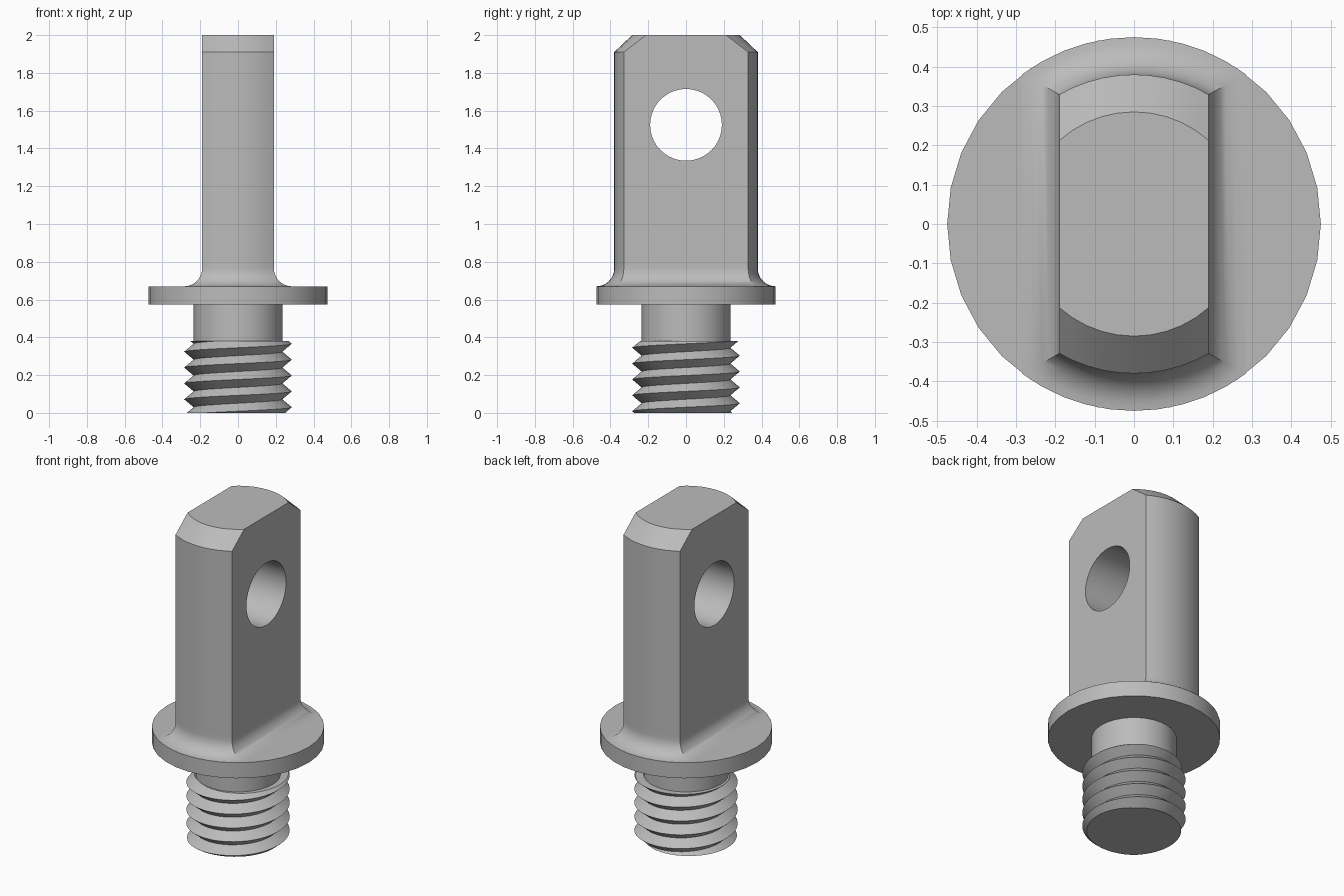
import bpy, bmesh
from math import pi, sin, cos, asin, radians

cube = bpy.data.objects.get("Cube")
if cube:
    bpy.data.objects.remove(cube)

steel = bpy.data.materials.new("grey_steel")
steel.use_nodes = True
GREY = (0.5, 0.5, 0.5, 1)
steel.diffuse_color = GREY
steel.node_tree.nodes["Principled BSDF"].inputs["Base Color"].default_value = GREY


def finish(name, bm):
    """Turn a bmesh into a named object in the steel colour."""
    bmesh.ops.recalc_face_normals(bm, faces=bm.faces)
    mesh = bpy.data.meshes.new(name)
    bm.to_mesh(mesh)
    bm.free()
    mesh.materials.append(steel)
    obj = bpy.data.objects.new(name, mesh)
    bpy.context.collection.objects.link(obj)
    return obj


def smooth(obj):
    bpy.ops.object.select_all(action='DESELECT')
    obj.select_set(True)
    bpy.context.view_layer.objects.active = obj
    bpy.ops.object.shade_smooth_by_angle(angle=radians(30))


def loft(name, rings):
    """Skin a stack of equal-length closed rings and cap both ends."""
    bm = bmesh.new()
    rows = [[bm.verts.new(p) for p in ring] for ring in rings]
    n = len(rows[0])
    for a, b in zip(rows, rows[1:]):
        for i in range(n):
            j = (i + 1) % n
            bm.faces.new((a[i], a[j], b[j], b[i]))
    bm.faces.new(rows[0])
    bm.faces.new(rows[-1])
    return finish(name, bm)


def circle(r, z, n=32):
    return [(r * cos(2 * pi * i / n), r * sin(2 * pi * i / n), z) for i in range(n)]


def flat_sided(half_width, r, z, n=10):
    """Circle of radius r with its two x sides cut off flat."""
    a = asin(half_width / r)
    arc = [-a + 2 * a * i / n for i in range(n + 1)]
    return [(s * r * sin(t), -s * r * cos(t), z) for s in (1, -1) for t in arc]


# Blade: flared fillet at the foot, straight body, chamfered round ends
WIDTH, RADIUS, FILLET, FLANGE_TOP = 0.19, 0.38, 0.095, 0.67
rings = []
for i in range(9):
    a = pi / 2 * i / 8
    d = FILLET * (1 - sin(a))
    rings.append(flat_sided(WIDTH + d, RADIUS + d, FLANGE_TOP + FILLET * (1 - cos(a))))
for r, z in ((RADIUS, 0.79), (RADIUS, 1.91), (0.285, 2.0)):
    rings.append(flat_sided(WIDTH, r, z))
blade = loft("blade", rings)

# Cross hole through the blade
cutter = loft("hole_cutter", [[(x, y, z + 1.525) for z, y, _ in circle(0.19, 0, 40)]
                              for x in (-0.4, 0.4)])
cutter.hide_render = True
mod = blade.modifiers.new("cross_hole", 'BOOLEAN')
mod.operation = 'DIFFERENCE'
mod.solver = 'EXACT'
mod.object = cutter
bpy.context.view_layer.objects.active = blade
bpy.ops.object.modifier_apply(modifier=mod.name)
bpy.data.objects.remove(cutter)
smooth(blade)

# Flange and plain neck
smooth(loft("flange", [circle(0.475, 0.575), circle(0.475, FLANGE_TOP)]))
smooth(loft("neck", [circle(0.235, 0.36), circle(0.235, 0.58)]))

# Right-hand V thread: crest and root lines climb one pitch per turn
PITCH, CREST, ROOT, TOP, PHASE, SIDES = 0.084, 0.285, 0.235, 0.38, 0.03, 48
bm = bmesh.new()
columns = []
for i in range(SIDES + 1):
    angle = 2 * pi * i / SIDES
    start = PHASE + PITCH * i / SIDES
    column = []
    for k in range(-4, 12):
        z = min(max(start + k * PITCH / 2, 0), TOP)
        turn = ((z - start) / PITCH) % 1
        r = ROOT + (CREST - ROOT) * abs(1 - 2 * turn)
        column.append(bm.verts.new((r * cos(angle), r * sin(angle), z)))
    columns.append(column)
for a, b in zip(columns, columns[1:]):
    for k in range(len(a) - 1):
        bm.faces.new((a[k], b[k], b[k + 1], a[k + 1]))
bmesh.ops.remove_doubles(bm, verts=bm.verts, dist=0.0005)
bmesh.ops.holes_fill(bm, edges=[e for e in bm.edges if e.is_boundary], sides=0)
smooth(finish("thread", bm))
